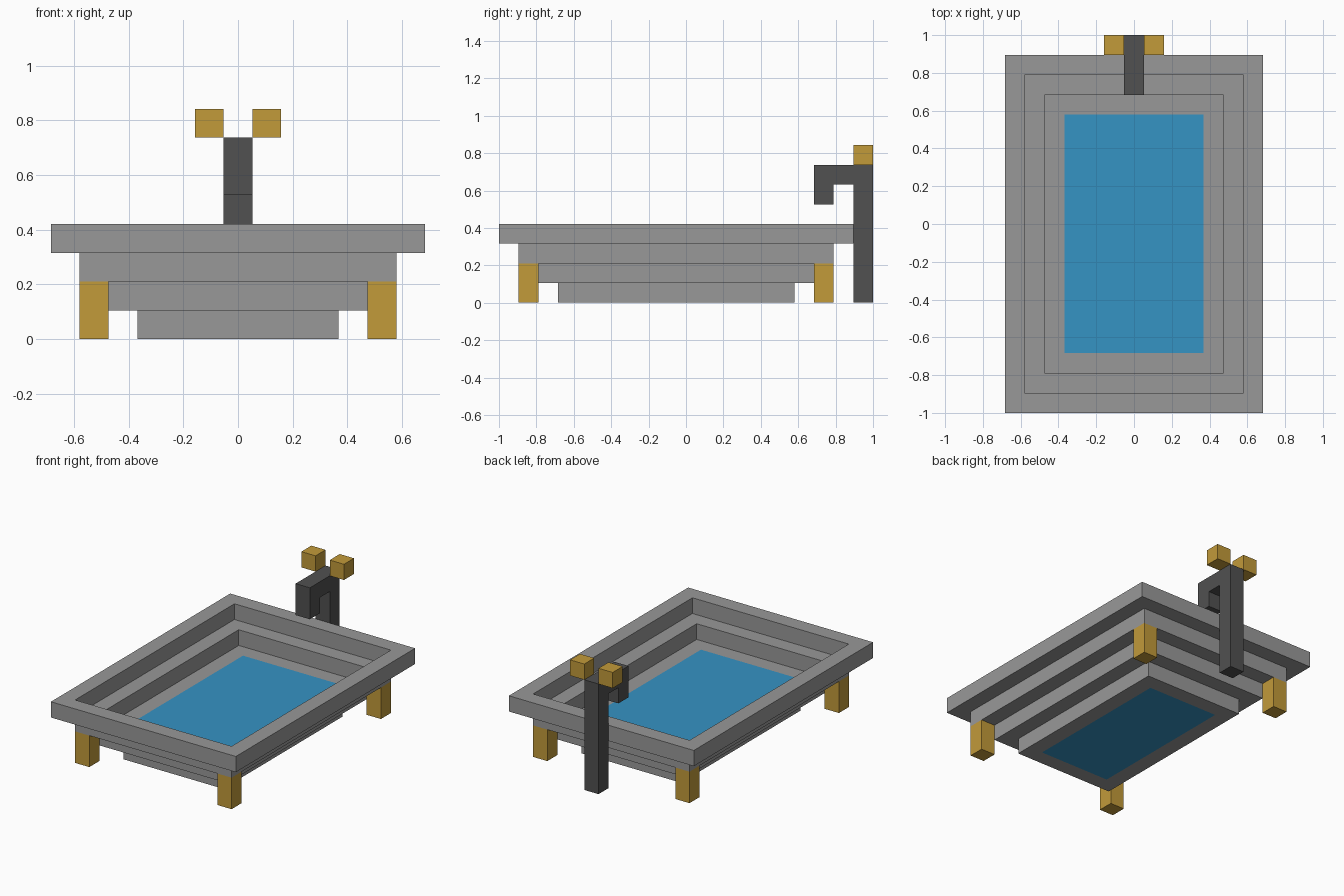
import bpy
import bmesh

if "Cube" in bpy.data.objects:
    bpy.data.objects.remove(bpy.data.objects["Cube"])

U = 2 / 19  # one building block


def material(name, rgb):
    m = bpy.data.materials.new(name)
    m.diffuse_color = (*rgb, 1)
    m.use_nodes = True
    m.node_tree.nodes["Principled BSDF"].inputs["Base Color"].default_value = m.diffuse_color
    return m


GREY = material("grey stone", (0.315, 0.315, 0.315))
DARK = material("dark metal", (0.082, 0.082, 0.082))
GOLD = material("gold", (0.54, 0.325, 0.042))
BLUE = material("water blue", (0.036, 0.292, 0.552))


def finish(name, bm, mat):
    bmesh.ops.recalc_face_normals(bm, faces=bm.faces)
    mesh = bpy.data.meshes.new(name)
    bm.to_mesh(mesh)
    bm.free()
    mesh.materials.append(mat)
    obj = bpy.data.objects.new(name, mesh)
    bpy.context.collection.objects.link(obj)


def rect(bm, hx, y0, y1, z):
    corners = ((-hx, y0), (hx, y0), (hx, y1), (-hx, y1))
    return [bm.verts.new((x * U, y * U, z * U)) for x, y in corners]


def ring(name, hx, y0, y1, z, mat):
    """Rectangular frame, one block wide and one block high."""
    bm = bmesh.new()
    loops = [rect(bm, hx, y0, y1, z), rect(bm, hx, y0, y1, z + 1),
             rect(bm, hx - 1, y0 + 1, y1 - 1, z + 1),
             rect(bm, hx - 1, y0 + 1, y1 - 1, z)]
    for k in range(4):
        a, b = loops[k], loops[(k + 1) % 4]
        for i in range(4):
            j = (i + 1) % 4
            bm.faces.new((a[i], a[j], b[j], b[i]))
    finish(name, bm, mat)


def prism(name, profile, x0, x1, mat):
    """Extrude a (y, z) profile from x0 to x1."""
    bm = bmesh.new()
    face = bm.faces.new([bm.verts.new((x0 * U, y * U, z * U)) for y, z in profile])
    out = bmesh.ops.extrude_face_region(bm, geom=[face])
    moved = [v for v in out["geom"] if isinstance(v, bmesh.types.BMVert)]
    bmesh.ops.translate(bm, verts=moved, vec=((x1 - x0) * U, 0, 0))
    finish(name, bm, mat)


def box(name, x0, x1, y0, y1, z0, z1, mat):
    prism(name, [(y0, z0), (y1, z0), (y1, z1), (y0, z1)], x0, x1, mat)


# Stepped tub: each tier is one block smaller all round than the one above
for z, name in enumerate(("tub_base", "tub_lower_tier", "tub_upper_tier", "tub_rim")):
    ring(name, 3.5 + z, -6.5 - z, 5.5 + z, z, GREY)

# Water fills the two lowest tiers
prism("water", [(-5.5, 0), (4.5, 0), (4.5, 1), (5.5, 1), (5.5, 2),
                (-6.5, 2), (-6.5, 1), (-5.5, 1)], -2.5, 2.5, BLUE)
for s, side in ((-1, "left"), (1, "right")):
    xs = sorted((s * 2.5, s * 3.5))
    box("water_edge_" + side, *xs, -6.5, 5.5, 1, 2, BLUE)

    # Feet under the upper tier
    xs = sorted((s * 4.5, s * 5.5))
    box("front_foot_" + side, *xs, -8.5, -7.5, 0, 2, GOLD)
    box("back_foot_" + side, *xs, 6.5, 7.5, 0, 2, GOLD)

    # Tap handles
    xs = sorted((s * 0.5, s * 1.5))
    box("tap_handle_" + side, *xs, 8.5, 9.5, 7, 8, GOLD)

# Faucet: standing pipe, arm and downward spout
prism("faucet", [(8.5, 0), (9.5, 0), (9.5, 7), (6.5, 7), (6.5, 5),
                 (7.5, 5), (7.5, 6), (8.5, 6)], -0.5, 0.5, DARK)
